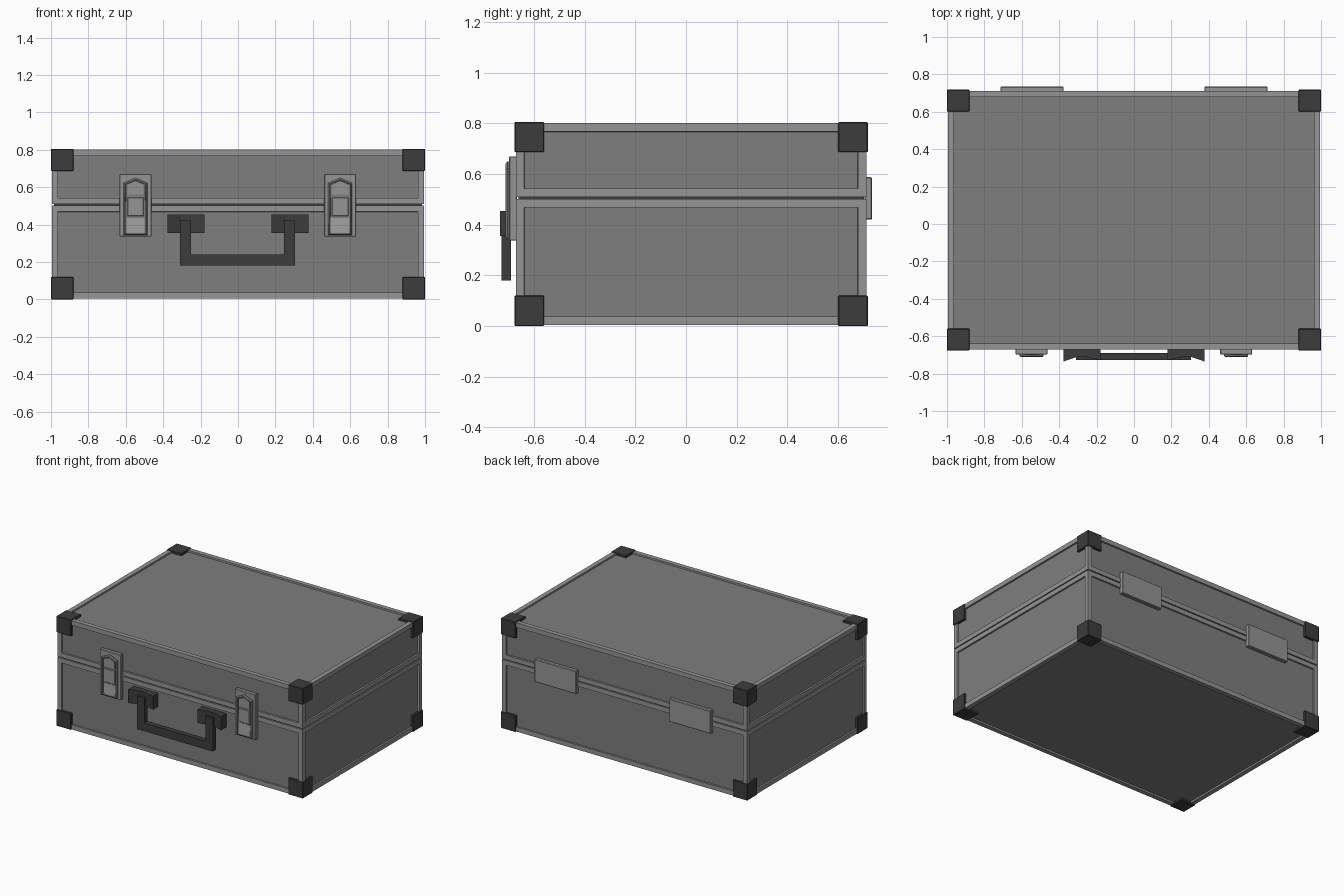
import bpy, bmesh
from mathutils import Vector

if "Cube" in bpy.data.objects:
    bpy.data.objects.remove(bpy.data.objects["Cube"])


def material(name, v):
    m = bpy.data.materials.new(name)
    m.diffuse_color = (v, v, v, 1)
    m.use_nodes = True
    m.node_tree.nodes["Principled BSDF"].inputs["Base Color"].default_value = m.diffuse_color
    return m


ALLOY = material("alloy", 0.30)
PANEL = material("panel", 0.21)
DARK = material("dark", 0.045)
STEEL = material("steel", 0.34)


def finish(bm, name, *mats, bevel=0):
    bmesh.ops.recalc_face_normals(bm, faces=bm.faces)
    me = bpy.data.meshes.new(name)
    bm.to_mesh(me)
    bm.free()
    for m in mats:
        me.materials.append(m)
    ob = bpy.data.objects.new(name, me)
    bpy.context.collection.objects.link(ob)
    if bevel:
        b = ob.modifiers.new("bevel", "BEVEL")
        b.width, b.segments = bevel, 1
    return ob


def box_bm(lo, hi):
    lo, hi = Vector(lo), Vector(hi)
    bm = bmesh.new()
    bmesh.ops.create_cube(bm, size=1)
    for v in bm.verts:
        v.co = (lo + hi) / 2 + v.co * (hi - lo)
    return bm


def box(name, lo, hi, mat, bevel=0):
    return finish(box_bm(lo, hi), name, mat, bevel=bevel)


def prism(points, direction):
    bm = bmesh.new()
    f = bm.faces.new([bm.verts.new(p) for p in points])
    r = bmesh.ops.extrude_face_region(bm, geom=[f])
    vs = [g for g in r["geom"] if isinstance(g, bmesh.types.BMVert)]
    bmesh.ops.translate(bm, verts=vs, vec=direction)
    bmesh.ops.recalc_face_normals(bm, faces=bm.faces)
    return bm


# case halves: framed edges with sunken panels
def shell(name, z0, z1, mate):
    bm = box_bm((-0.995, -0.672, z0), (0.995, 0.712, z1))
    faces = [f for f in bm.faces if f.normal.z * mate < 0.5]
    for f in faces:
        bmesh.ops.inset_region(bm, faces=[f], thickness=0.047)
        bmesh.ops.inset_region(bm, faces=[f], thickness=0.001, depth=-0.012)
        f.material_index = 1
    finish(bm, name, ALLOY, PANEL)


shell("case_base", 0.004, 0.502, 1)
shell("case_lid", 0.509, 0.801, -1)
box("seam_core", (-0.985, -0.662, 0.49), (0.985, 0.702, 0.52), DARK)

# corner protectors
for sx in (-1, 1):
    for y0, y1 in ((-0.677, -0.56), (0.601, 0.718)):
        for z0, z1 in ((0, 0.12), (0.687, 0.805)):
            x0, x1 = sorted((sx * 0.88, sx))
            box("corner_guard", (x0, y0, z0), (x1, y1, z1), DARK, 0.003)


# latches
def pentagon(cx, y, w, z0, z1, z2):
    return [(cx - w, y, z0), (cx + w, y, z0), (cx + w, y, z1), (cx, y, z2), (cx - w, y, z1)]


def latch(cx):
    box("latch_plate", (cx - 0.085, -0.698, 0.337), (cx + 0.085, -0.668, 0.67), ALLOY, 0.003)
    # tapered rim with a sunken centre
    bm = prism(pentagon(cx, -0.695, 0.064, 0.345, 0.622, 0.65), (0, -0.01, 0))
    front = min(bm.faces, key=lambda f: f.calc_center_median().y)
    bmesh.ops.inset_region(bm, faces=[front], thickness=0.008, depth=0.007)
    bmesh.ops.inset_region(bm, faces=[front], thickness=0.006, depth=0)
    bmesh.ops.inset_region(bm, faces=[front], thickness=0.001, depth=-0.01)
    finish(bm, "latch_lever", PANEL)
    finish(prism(pentagon(cx, -0.698, 0.044, 0.56, 0.61, 0.63), (0, -0.011, 0)), "latch_tip", ALLOY)
    box("latch_button", (cx - 0.044, -0.709, 0.445), (cx + 0.044, -0.698, 0.546), ALLOY, 0.003)
    # sloping pull tab
    tab = [(cx - 0.048, -0.698, 0.353), (cx - 0.048, -0.71, 0.353),
           (cx - 0.048, -0.703, 0.435), (cx - 0.048, -0.698, 0.435)]
    finish(prism(tab, (0.096, 0, 0)), "latch_tab", STEEL)


for cx in (-0.548, 0.546):
    latch(cx)

# handle mounts with a scooped front, and hinges on the back
for s in (-1, 1):
    prof = [(0.18, -0.668), (0.18, -0.728), (0.25, -0.712), (0.31, -0.712), (0.376, -0.735), (0.376, -0.668)]
    finish(prism([(s * x, y, 0.356) for x, y in prof], (0, 0, 0.099)), "handle_mount", DARK)
    x0, x1 = sorted((s * 0.376, s * 0.715))
    box("hinge", (x0, 0.705, 0.42), (x1, 0.735, 0.588), ALLOY, 0.004)

# U-shaped handle
u = [(-0.31, 0.425), (-0.31, 0.18), (0.305, 0.18), (0.305, 0.425),
     (0.245, 0.425), (0.245, 0.24), (-0.25, 0.24), (-0.25, 0.425)]
finish(prism([(x, -0.728, z) for x, z in u], (0, 0.037, 0)), "handle", DARK)
